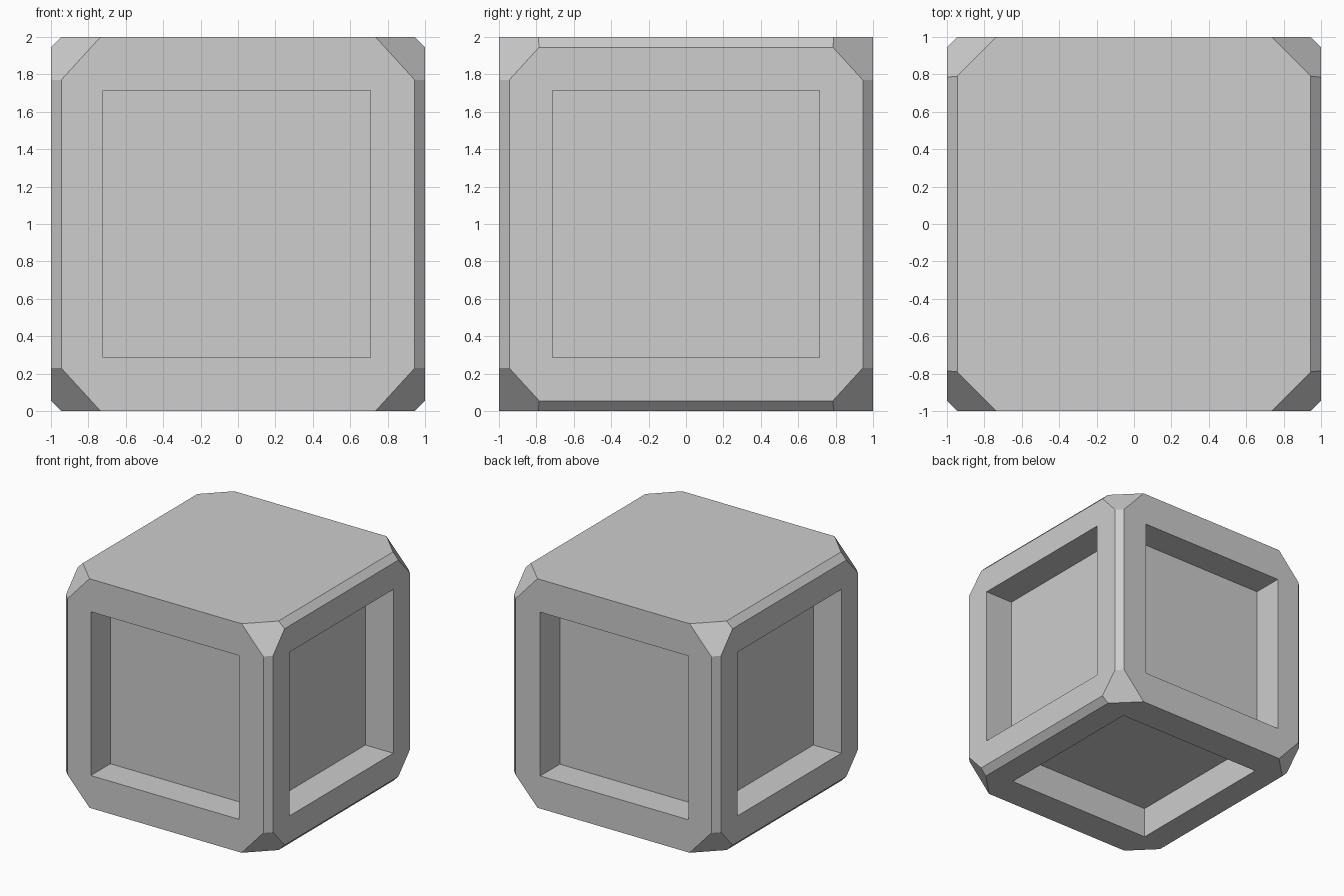
import bpy
import bmesh
from mathutils import Vector, Matrix

# Remove the default cube
default = bpy.data.objects.get("Cube")
if default:
    bpy.data.objects.remove(default, do_unlink=True)

EDGE = 0.055        # edge chamfer
HALF = 0.715        # half width of a pocket
DEPTH = 0.27        # pocket depth
CENTRE = Vector((0, 0, 1))

grey = bpy.data.materials.new("light grey")
grey.use_nodes = True
colour = (0.61, 0.61, 0.61, 1)
grey.diffuse_color = colour
grey.node_tree.nodes["Principled BSDF"].inputs["Base Color"].default_value = colour


def make_object(name, bm):
    bmesh.ops.recalc_face_normals(bm, faces=bm.faces)
    mesh = bpy.data.meshes.new(name)
    bm.to_mesh(mesh)
    bm.free()
    mesh.materials.append(grey)
    obj = bpy.data.objects.new(name, mesh)
    bpy.context.collection.objects.link(obj)
    return obj


def slice_off(bm, point, normal):
    """Cut away everything beyond a plane and cap the hole."""
    geom = bm.verts[:] + bm.edges[:] + bm.faces[:]
    cut = bmesh.ops.bisect_plane(bm, geom=geom, plane_co=CENTRE + Vector(point),
                                 plane_no=normal, clear_outer=True)
    edges = [e for e in cut["geom_cut"] if isinstance(e, bmesh.types.BMEdge)]
    bmesh.ops.contextual_create(bm, geom=edges)


# Cube body with chamfered edges around the two sides and clipped corners
bm = bmesh.new()
bmesh.ops.create_cube(bm, size=2, matrix=Matrix.Translation(CENTRE))
for sx in (-1, 1):
    for s in (-1, 1):
        slice_off(bm, (sx, s * (1 - EDGE), 0), (sx, s, 0))
        slice_off(bm, (sx, 0, s * (1 - EDGE)), (sx, 0, s))
for sx in (-1, 1):
    for sy in (-1, 1):
        for sz in (-1, 1):
            slice_off(bm, (sx * 0.735, sy, sz),
                      (sx / 0.265, sy / 0.265, sz / 0.29))
body = make_object("cube_body", bm)

# Square pockets in every face but the top
bm = bmesh.new()
for axis in ((0, -1, 0), (0, 1, 0), (1, 0, 0), (-1, 0, 0), (0, 0, -1)):
    axis = Vector(axis)
    size = Vector([DEPTH * 2 if a else HALF * 2 for a in axis])
    shift = Vector((-0.007 if axis.y else 0, 0, 0))
    bmesh.ops.create_cube(bm, size=1, matrix=Matrix.Translation(CENTRE + axis + shift)
                          @ Matrix.Diagonal(size).to_4x4())
cutter = make_object("pocket_cutter", bm)
cutter.hide_render = True

pockets = body.modifiers.new("pockets", "BOOLEAN")
pockets.operation = "DIFFERENCE"
pockets.solver = "EXACT"
pockets.object = cutter

# Bake the cut and drop the cutter
bpy.context.view_layer.update()
baked = bpy.data.meshes.new_from_object(
    body.evaluated_get(bpy.context.evaluated_depsgraph_get()))
body.modifiers.clear()
body.data = baked
bpy.data.objects.remove(cutter, do_unlink=True)
